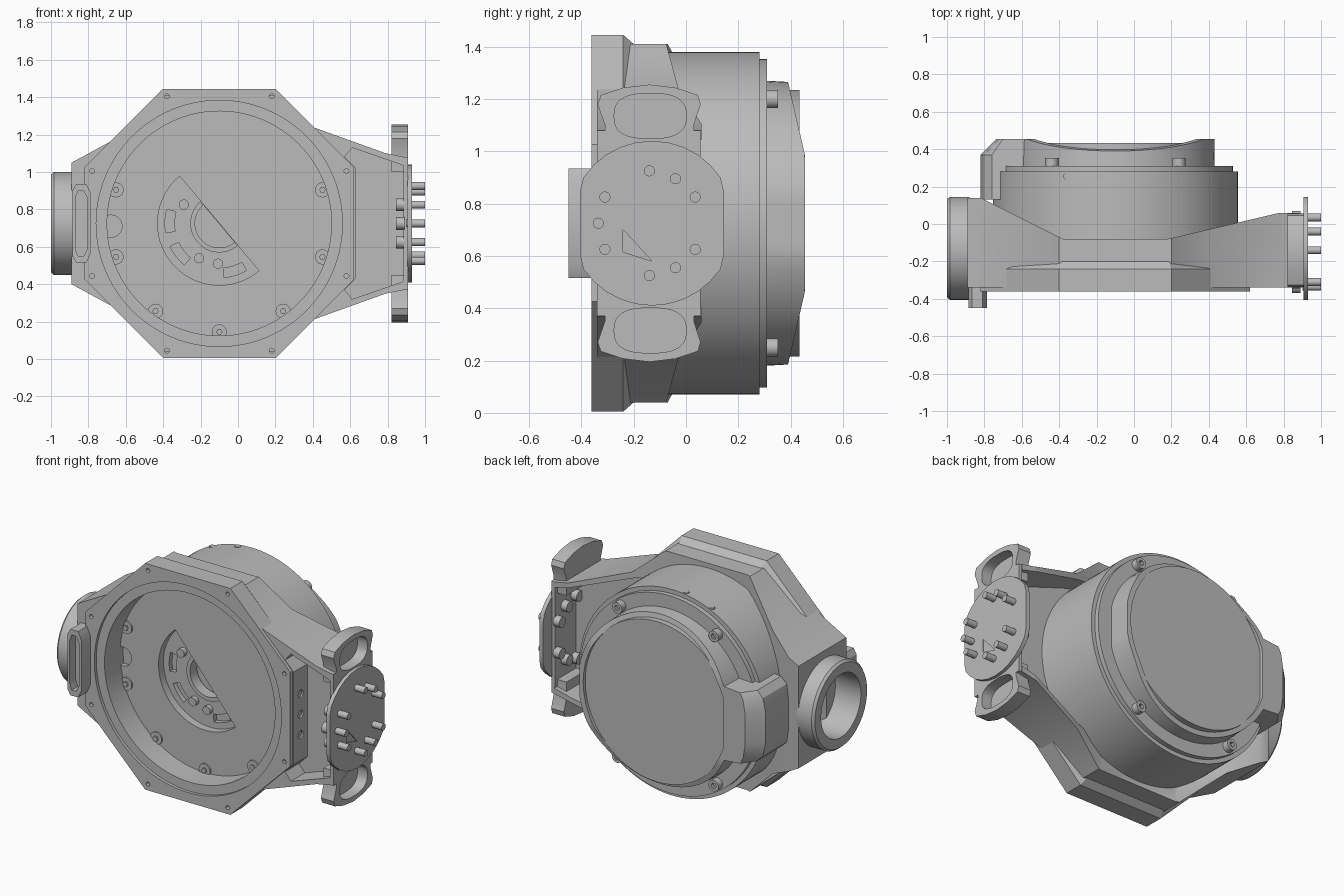
import bpy, bmesh, math

if "Cube" in bpy.data.objects:
    bpy.data.objects.remove(bpy.data.objects["Cube"])

grey = bpy.data.materials.new("machined_grey")
grey.use_nodes = True
grey.diffuse_color = (0.5, 0.5, 0.5, 1)
grey.node_tree.nodes["Principled BSDF"].inputs["Base Color"].default_value = (0.5, 0.5, 0.5, 1)

CX, CZ = -0.1, 0.725      # axis of the round body
PY = -0.13                # axis of the end flange and socket
parts = []


def place(axis, u, v, w):
    return {"x": (w, u, v), "y": (u, w, v), "z": (u, v, w)}[axis]


def finish(name, bm):
    bmesh.ops.recalc_face_normals(bm, faces=bm.faces)
    mesh = bpy.data.meshes.new(name)
    bm.to_mesh(mesh)
    bm.free()
    mesh.materials.append(grey)
    ob = bpy.data.objects.new(name, mesh)
    bpy.context.collection.objects.link(ob)
    parts.append(ob)
    return ob


def loft(name, axis, sections):
    """Closed solid through several outlines, each given as (points, level)."""
    bm = bmesh.new()
    rings = [[bm.verts.new(place(axis, u, v, w)) for u, v in pts] for pts, w in sections]
    for a, b in zip(rings, rings[1:]):
        for i in range(len(a)):
            j = (i + 1) % len(a)
            bm.faces.new((a[i], a[j], b[j], b[i]))
    bm.faces.new(rings[0])
    bm.faces.new(rings[-1])
    return finish(name, bm)


def prism(name, axis, pts, lo, hi):
    return loft(name, axis, [(pts, lo), (pts, hi)])


def circle(u, v, r, n=96, su=1.0, power=1.0):
    pts = []
    for i in range(n):
        c, s = math.cos(i * math.tau / n), math.sin(i * math.tau / n)
        pts.append((u + r * su * math.copysign(abs(c) ** power, c),
                    v + r * math.copysign(abs(s) ** power, s)))
    return pts


def octagon(half, corner):
    pts = [(corner, half), (half, corner), (half, -corner), (corner, -half)]
    pts += [(-u, -v) for u, v in pts]
    return [(CX + u, CZ + v) for u, v in pts]


def mirrored(upper):
    """Complete an outline by mirroring it about the middle height."""
    return upper + [(u, 2 * CZ - v) for u, v in reversed(upper)]


def cut(ob, *cutters):
    for c in cutters:
        mod = ob.modifiers.new("cut", "BOOLEAN")
        mod.operation, mod.solver, mod.object = "DIFFERENCE", "EXACT", c
    bpy.context.view_layer.update()
    graph = bpy.context.evaluated_depsgraph_get()
    mesh = bpy.data.meshes.new_from_object(ob.evaluated_get(graph))
    ob.modifiers.clear()
    ob.data = mesh
    for c in cutters:
        parts.remove(c)
        bpy.data.objects.remove(c)


# Housing: octagonal body running out to the arm and the socket
outline = mirrored([(-0.89, 1.05), (-0.65, 1.18), (-0.4, 1.41), (0.2, 1.41),
                    (0.4, 1.24), (0.79, 1.1), (0.89, 1.08)])
housing = prism("housing", "y", outline, -0.34, 0.14)
valley = [(-0.82, 0.14), (-0.38, -0.08), (0.18, -0.08), (0.78, 0.06), (1.1, 0.06), (1.1, 0.3), (-0.82, 0.3)]
front_pocket = mirrored([(0.63, 1.02), (0.57, 1.08), (0.61, 1.13), (0.87, 1.04), (0.95, 1.0)])
back_pocket = mirrored([(0.3, 1.225), (0.4, 1.2), (0.8, 1.065), (0.95, 1.03)])
cut(housing,
    prism("valley_cutter", "z", valley, -0.2, 1.7),
    prism("bore_cutter", "y", circle(CX, CZ, 0.6), -0.6, 0.4),
    prism("front_pocket_cutter", "y", front_pocket, -0.6, -0.2),
    prism("back_pocket_cutter", "y", back_pocket, -0.16, 0.4),
    prism("socket_cutter", "x", circle(PY, CZ, 0.2, 64), -1.1, -0.77),
    *[prism("side_hole_cutter", "x", circle(-0.27, CZ + d, 0.025, 16), 0.57, 0.66) for d in (-0.13, 0, 0.13)])

# Front octagonal flange with stepped bore
flange = loft("front_flange", "y", [(octagon(0.72, 0.3), -0.362), (octagon(0.72, 0.3), -0.24),
                                    (octagon(0.685, 0.285), -0.2)])
cut(flange,
    prism("bore_cutter", "y", circle(CX, CZ, 0.6), -0.6, 0.1),
    prism("step_cutter", "y", circle(CX, CZ, 0.658), -0.6, -0.342),
    *[prism("screw_cutter", "y", circle(CX + sx * u, CZ + sz * v, 0.013, 12), -0.4, -0.33)
      for u, v in ((0.28, 0.68), (0.68, 0.28)) for sx in (-1, 1) for sz in (-1, 1)])

# Round body with a half-moon window in its front floor
FLOOR = -0.185
BODY_R = 0.655
body = prism("round_body", "y", circle(CX, CZ, BODY_R, 128), FLOOR, 0.28)


def moon_arc(r, a0, a1, n=16):
    return [(CX + r * math.cos(math.radians(a0 + (a1 - a0) * i / n)),
             CZ + r * math.sin(math.radians(a0 + (a1 - a0) * i / n))) for i in range(n + 1)]


cut(body, prism("moon_cutter", "y", moon_arc(0.33, 130, 310, 32), -0.5, FLOOR + 0.05),
    prism("hub_cutter", "y", moon_arc(0.15, 131, 309), -0.5, FLOOR + 0.12),
    prism("notch_cutter", "y", circle(-0.68, 0.71, 0.06, 24), -0.5, FLOOR + 0.03),
    *[prism("slot_cutter", "y", moon_arc(0.29, a, a + 25) + moon_arc(0.24, a + 25, a), -0.5, FLOOR + 0.08)
      for a in (165, 205, 275)])

# Raised hub lip and bolts inside the window
prism("window_hub", "y", moon_arc(0.155, 131, 309) + moon_arc(0.13, 309, 131), FLOOR + 0.03, FLOOR + 0.1)
for k, a in enumerate((152, 240, 268)):
    u, v = moon_arc(0.215, a, a, 1)[0]
    prism(f"window_bolt_{k}", "y", circle(u, v, 0.027, 20), FLOOR + 0.02, FLOOR + 0.07)

# Ring of screws on the front floor
for k, a in enumerate((18, 162, 198, 234, 270, 306, 342)):
    u, v = moon_arc(0.58, a, a, 1)[0]
    prism(f"floor_washer_{k}", "y", circle(u, v, 0.04, 24), FLOOR - 0.01, FLOOR + 0.01)
    prism(f"floor_screw_{k}", "y", circle(u, v, 0.017, 6), FLOOR - 0.02, FLOOR + 0.01)

# Back flange, its cap bolts and two flush plugs on top
prism("back_flange", "y", circle(CX, CZ, 0.628, 128), 0.27, 0.31)
for sx in (-1, 1):
    for sz in (-1, 1):
        bolt = prism("back_bolt", "y", circle(CX + sx * 0.34, CZ + sz * 0.475, 0.035, 24), 0.3, 0.352)
        cut(bolt, prism("socket_cutter", "y", circle(CX + sx * 0.34, CZ + sz * 0.475, 0.018, 6), 0.33, 0.4))
for k, x in enumerate((-0.36, -0.18)):
    surface = CZ + math.sqrt(BODY_R ** 2 - (x - CX) ** 2)
    prism(f"top_plug_{k}", "z", circle(x, 0.255, 0.018, 16), surface - 0.05, surface + 0.004)

# Back cap: flat face within a rim that dips at the top and bottom
prism("cap_face", "y", circle(CX, CZ, 0.51), 0.3, 0.434)
bm = bmesh.new()
N = 96
rings = []
for r, level in ((0.545, 0.3), (0.54, 1), (0.505, 1), (0.505, 0.3)):
    ring = []
    for x, z in circle(CX, CZ, r, N):
        dip = max(0.0, abs(z - CZ) - 0.26) / 0.28
        ring.append(bm.verts.new((min(x, 0.43), level if level < 1 else 0.455 - 0.065 * dip, z)))
    rings.append(ring)
for k in range(4):
    a, b = rings[k], rings[(k + 1) % 4]
    for i in range(N):
        j = (i + 1) % N
        bm.faces.new((a[i], a[j], b[j], b[i]))
finish("cap_rim", bm)
block = mirrored([(-0.58, 0.96), (-0.76, 0.95), (-0.8, 0.91), (-0.82, 0.82)])
block_top = [(max(u, -0.735), v) for u, v in mirrored([(-0.58, 0.96), (-0.7, 0.95), (-0.72, 0.91), (-0.735, 0.82)])]
loft("cap_side_block", "y", [(block, 0.13), (block, 0.37), (block_top, 0.455)])

# Socket ring on the right-hand side
socket = loft("socket_ring", "x", [(circle(PY, CZ, r), x) for r, x in
                                   ((0.262, -1.0), (0.275, -0.985), (0.275, -0.88))])
cut(socket, prism("ring_cutter", "x", circle(PY, CZ, 0.2, 64), -1.2, -0.8))

# Front clip beside the socket
clip = prism("front_clip", "y", mirrored([(-0.885, 0.9), (-0.865, 0.935), (-0.81, 0.935), (-0.785, 0.88)]), -0.45, -0.33)
cut(clip, prism("clip_cutter", "y", mirrored([(-0.87, 0.86), (-0.855, 0.9), (-0.825, 0.9), (-0.805, 0.86)]), -0.5, -0.39))

# Arm end: mounting plate, ears with oval recesses, round flange
end_plate = prism("arm_end_plate", "x", rect_pts := [(-0.34, 0.37), (0.055, 0.37), (0.055, 1.08), (-0.34, 1.08)],
                  0.885, 0.909)
ear = [(-0.31, 1.0), (-0.31, 1.1), (-0.338, 1.18), (-0.325, 1.215), (-0.24, 1.243), (-0.14, 1.255),
       (-0.04, 1.243), (0.045, 1.215), (0.056, 1.18), (0.03, 1.1), (0.03, 1.0)]
hole = circle(-0.137, 1.135, 0.086, 48, 1.6, 0.75)
for side, flip in (("upper", False), ("lower", True)):
    def at(pts):
        return [(u, 2 * CZ - v if flip else v) for u, v in pts]
    lug = prism(f"{side}_ear", "x", at(ear), 0.82, 0.91)
    for ob in (lug, end_plate, housing):
        cut(ob, prism("ear_cutter", "x", at(hole), 0.84, 1.1))

disc = [(max(-0.405, min(0.145, u)), v) for u, v in circle(PY, CZ, 0.315, 32)]
end_flange = prism("end_flange", "x", disc, 0.905, 0.931)
cut(end_flange, prism("arrow_cutter", "x", [(-0.24, 0.7), (-0.24, 0.615), (-0.13, 0.58)], 0.925, 1.0))

# Studs through the end flange, with heads behind it
studs = [(-0.14, 0.2), (-0.04, 0.17), (0.035, 0.1), (-0.31, 0.1)]
studs = [(y, CZ + s * d) for y, d in studs for s in (-1, 1)] + [(-0.335, CZ)]
for k, (y, z) in enumerate(studs):
    prism(f"stud_{k}", "x", circle(y, z, 0.021, 20), 0.9, 1.0)
    prism(f"stud_head_{k}", "x", circle(y, z, 0.034, 20), 0.845, 0.89)

# Smooth round surfaces, keep hard edges
for ob in parts:
    ob.data.shade_smooth()
    ob.data.set_sharp_from_angle(angle=math.radians(28))
